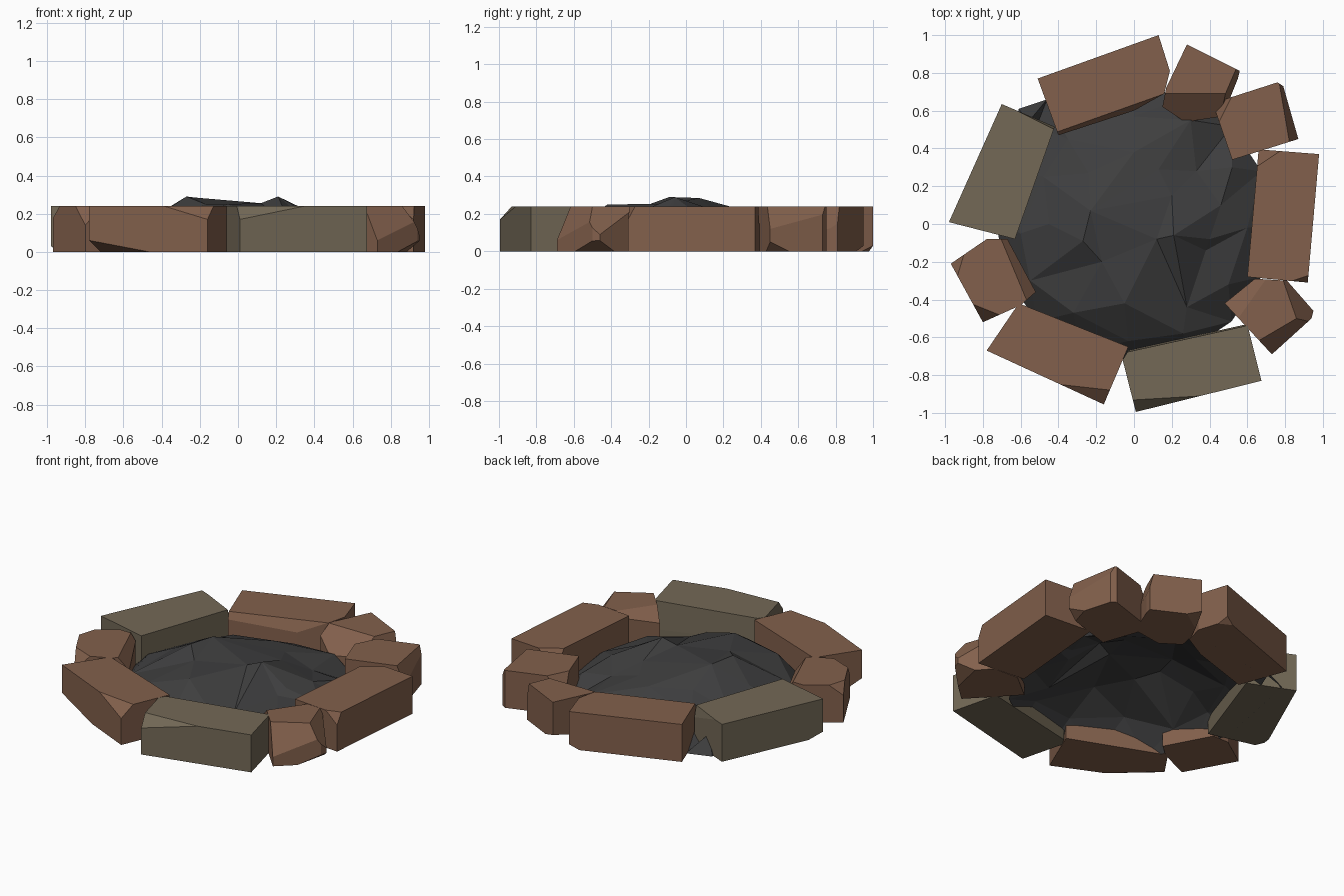
import bpy, bmesh
from mathutils import Vector, geometry
from math import cos, sin, tau

if "Cube" in bpy.data.objects:
    bpy.data.objects.remove(bpy.data.objects["Cube"])

H = 0.24  # stone height


def material(name, rgb):
    m = bpy.data.materials.new(name)
    m.diffuse_color = (*rgb, 1)
    m.use_nodes = True
    m.node_tree.nodes["Principled BSDF"].inputs["Base Color"].default_value = m.diffuse_color
    return m


BROWN = material("brown stone", (0.225, 0.117, 0.072))
GREY = material("grey stone", (0.172, 0.140, 0.094))
CHAR = material("charcoal", (0.048, 0.048, 0.049))


def add_object(name, bm, mat):
    me = bpy.data.meshes.new(name)
    bm.to_mesh(me)
    bm.free()
    me.materials.append(mat)
    ob = bpy.data.objects.new(name, me)
    bpy.context.collection.objects.link(ob)
    return ob


def hull(points):
    bm = bmesh.new()
    for p in points:
        bm.verts.new(p)
    bmesh.ops.remove_doubles(bm, verts=bm.verts[:], dist=0.002)
    res = bmesh.ops.convex_hull(bm, input=bm.verts[:])
    junk = {g for g in res["geom_interior"] + res["geom_unused"]
            if isinstance(g, bmesh.types.BMVert)}
    bmesh.ops.delete(bm, geom=list(junk), context='VERTS')
    bmesh.ops.dissolve_limit(bm, angle_limit=0.02, verts=bm.verts[:], edges=bm.edges[:])
    bmesh.ops.recalc_face_normals(bm, faces=bm.faces[:])
    return bm


def stone(name, mat, outline, cuts):
    """Prism over an outline, chipped by planes given as three points each."""
    mid = sum((Vector((x, y, H / 2)) for x, y in outline), Vector()) / len(outline)
    bm = hull([(x, y, z) for x, y in outline for z in (0, H)])
    for a, b, c in cuts:
        a, b, c = Vector(a), Vector(b), Vector(c)
        n = (b - a).cross(c - a).normalized()
        if n.dot(mid - a) > 0:
            n = -n
        bmesh.ops.bisect_plane(bm, geom=bm.verts[:] + bm.edges[:] + bm.faces[:],
                               plane_co=a, plane_no=n, clear_outer=True)
        pts = [v.co.copy() for v in bm.verts]
        bm.free()
        bm = hull(pts)
    add_object(name, bm, mat)


# Large stones
stone("back_stone", BROWN,
      [(-.51, .77), (.13, 1), (.19, .81), (.16, .69), (0, .60), (-.40, .47)],
      [((.13, 1, .03), (.07, .98, 0), (.15, .94, 0)),
       ((-.4, .49, H), (.05, .65, H), (0, .60, .17))])
stone("left_stone", GREY,
      [(-.98, .01), (-.70, .635), (-.42, .515), (-.63, -.08)],
      [((-.60, .59, H), (-.42, .50, H), (-.50, .56, .14)),
       ((-.98, .01, .03), (-.92, -.02, 0), (-.94, .10, 0))])
stone("right_stone", BROWN,
      [(.66, .395), (.98, .37), (.92, -.31), (.60, -.28)],
      [((.84, -.30, H), (.93, -.27, H), (.92, -.31, .17)),
       ((.66, .31, H), (.78, .39, H), (.66, .39, .1))])
stone("front_stone", GREY,
      [(-.06, -.72), (-.03, -.67), (.60, -.53), (.675, -.83), (.01, -.995)],
      [((.01, -.995, .17), (.36, -.91, H), (.02, -.93, H)),
       ((.0, -.67, H), (.5, -.56, H), (.3, -.60, .15))])
stone("front_left_stone", BROWN,
      [(-.78, -.67), (-.61, -.42), (-.03, -.65), (-.16, -.955)],
      [((-.21, -.87, H), (-.12, -.88, H), (-.16, -.955, .17)),
       ((-.78, -.67, .06), (-.47, -.81, 0), (-.72, -.58, 0))])

# Small, more broken stones
stone("back_small_stone", BROWN,
      [(.28, .95), (.56, .81), (.55, .77), (.47, .57), (.27, .54), (.15, .62), (.17, .72)],
      [((.16, .69, H), (.49, .69, H), (.27, .54, .12)),
       ((.54, .82, H), (.48, .68, H), (.56, .78, .1)),
       ((.28, .95, .03), (.20, .80, 0), (.36, .91, 0))])
stone("back_right_small_stone", BROWN,
      [(.43, .60), (.48, .66), (.76, .75), (.79, .73), (.87, .45), (.52, .34)],
      [((.77, .74, H), (.82, .45, H), (.87, .45, .12)),
       ((.43, .60, .15), (.45, .54, H), (.52, .68, H)),
       ((.87, .45, .05), (.80, .42, 0), (.84, .55, 0))])
stone("front_right_small_stone", BROWN,
      [(.48, -.42), (.64, -.29), (.81, -.30), (.95, -.46), (.94, -.50), (.73, -.69), (.68, -.63)],
      [((.79, -.30, H), (.86, -.50, H), (.95, -.48, .10)),
       ((.86, -.50, H), (.69, -.60, H), (.73, -.69, .06)),
       ((.58, -.46, H), (.70, -.29, H), (.48, -.42, .17)),
       ((.95, -.48, .06), (.84, -.58, 0), (.88, -.40, 0))])
stone("left_small_stone", BROWN,
      [(-.97, -.21), (-.78, -.08), (-.67, -.08), (-.52, -.36), (-.60, -.43), (-.80, -.52)],
      [((-.84, -.43, H), (-.74, -.47, H), (-.80, -.52, .14)),
       ((-.93, -.26, H), (-.90, -.16, H), (-.975, -.21, .17)),
       ((-.67, -.16, H), (-.57, -.40, H), (-.55, -.30, .16))])

# Charcoal heap: open shell from ground rim up to two low peaks
heap = [(-.27, -.09, .29), (-.23, .07, .285), (.21, -.06, .29), (.12, -.08, .255),
        (-.24, .27, .20), (0, .38, .20), (.13, .29, .20), (.20, .15, .22),
        (.40, -.08, .18), (.60, -.02, .11), (.38, -.14, .15), (.28, -.44, .13),
        (.26, -.58, .11), (-.05, -.42, .25), (-.17, -.20, .25), (-.45, 0, .18),
        (-.32, -.47, .17), (-.55, -.30, .10), (-.60, -.05, .12), (-.48, .25, .12),
        (-.35, .45, .12), (0, .57, .11), (.30, .55, .13), (.33, .28, .14),
        (.52, .30, .12), (.46, .10, .17), (.50, -.32, .12), (-.03, -.62, .12)]
rim = [(.73 * cos(tau * i / 16), .73 * sin(tau * i / 16), 0) for i in range(16)]
rim += [(-.61, .61, 0), (-.46, .66, 0), (-.56, .54, .12)]
pts = heap + rim
co, _, faces, orig, _, _ = geometry.delaunay_2d_cdt(
    [Vector(p[:2]) for p in pts], [], [], 0, 1e-5)
bm = bmesh.new()
vs = [bm.verts.new((c.x, c.y, pts[o[0]][2])) for c, o in zip(co, orig)]
for f in faces:
    bm.faces.new([vs[i] for i in f])
for f in bm.faces:
    f.normal_update()
    if f.normal.z < 0:
        f.normal_flip()
add_object("charcoal_heap", bm, CHAR)
